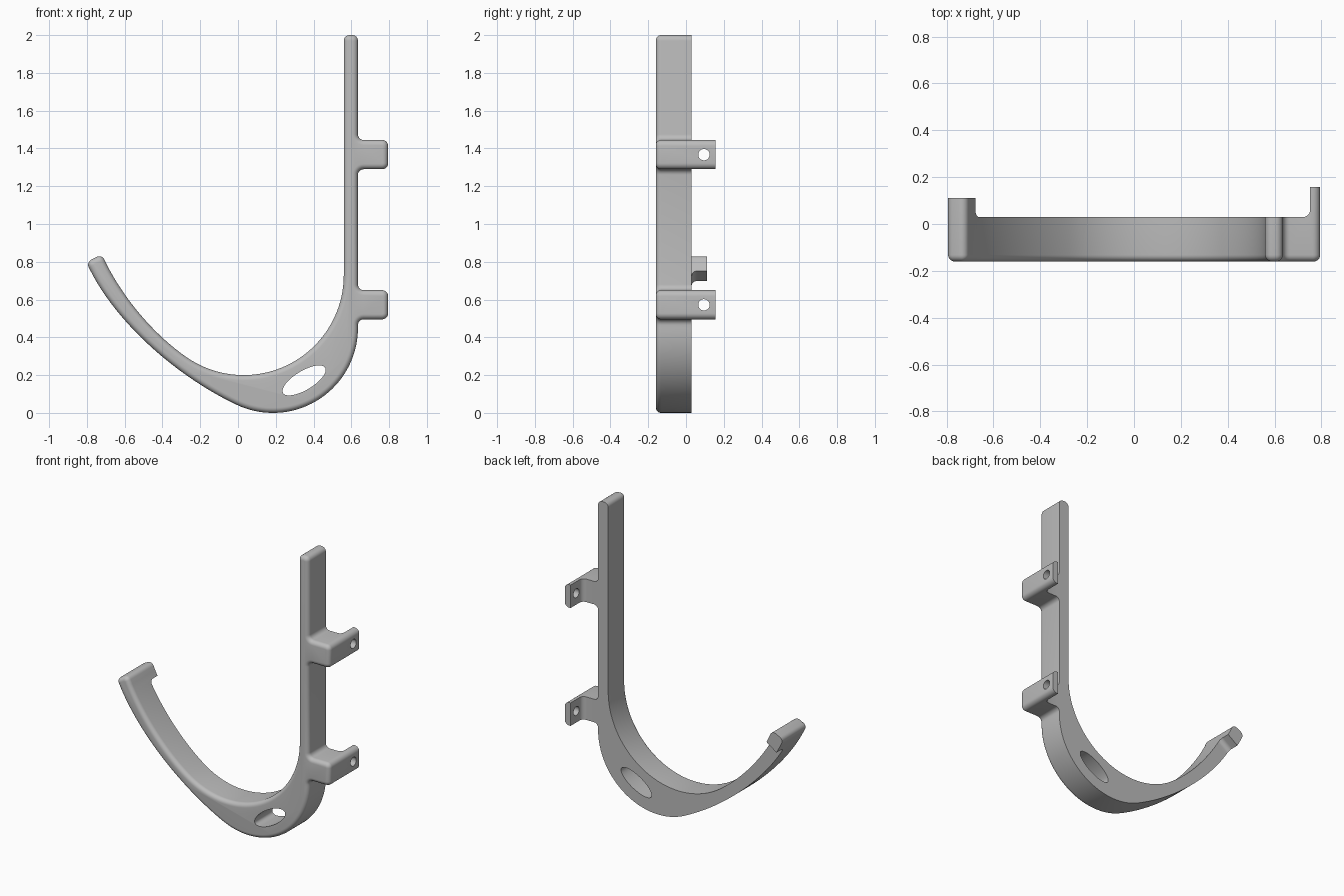
import bpy, bmesh, math
from mathutils import Vector

if "Cube" in bpy.data.objects:
    bpy.data.objects.remove(bpy.data.objects["Cube"], do_unlink=True)

FRONT, BACK, REAR = -0.16, 0.03, 0.157
ROUND = 0.028

grey = bpy.data.materials.new("light_grey_plastic")
grey.use_nodes = True
colour = (0.5, 0.5, 0.5, 1)
grey.diffuse_color = colour
grey.node_tree.nodes["Principled BSDF"].inputs["Base Color"].default_value = colour


def arc(cx, cz, r, start, end, n):
    angles = [math.radians(start + (end - start) * i / n) for i in range(n + 1)]
    return [(cx + r * math.cos(a), cz + r * math.sin(a)) for a in angles]


def bezier(a, b, c, d, n=24):
    a, b, c, d = map(Vector, (a, b, c, d))
    out = []
    for i in range(1, n + 1):
        t = i / n
        s = 1 - t
        out.append(tuple(a * s**3 + b * 3 * s * s * t + c * 3 * s * t * t + d * t**3))
    return out


def rounded(path, n=6):
    """Turn (x, z, radius) corners into arcs; plain (x, z) points stay."""
    out = []
    for i, p in enumerate(path):
        v = Vector(p[:2])
        if len(p) == 2:
            out.append(v)
            continue
        r = p[2]
        u = (Vector(path[i - 1][:2]) - v).normalized()
        w = (Vector(path[(i + 1) % len(path)][:2]) - v).normalized()
        half = math.acos(u.dot(w)) / 2
        centre = v + (u + w).normalized() * (r / math.sin(half))
        reach = r / math.tan(half)
        first, last = v + u * reach - centre, v + w * reach - centre
        sweep = math.pi - 2 * half
        for k in range(n + 1):
            a = sweep * k / n
            out.append(centre + (first * math.sin(sweep - a) + last * math.sin(a))
                       / math.sin(sweep))
    return out


def loft(name, rings):
    """Skin closed rings of 3D points and cap both ends."""
    bm = bmesh.new()
    loops = [[bm.verts.new(p) for p in ring] for ring in rings]
    count = len(loops[0])
    for a, b in zip(loops, loops[1:]):
        for i in range(count):
            j = (i + 1) % count
            bm.faces.new((a[i], a[j], b[j], b[i]))
    bm.faces.new(loops[0][::-1])
    bm.faces.new(loops[-1])
    bmesh.ops.recalc_face_normals(bm, faces=bm.faces)
    mesh = bpy.data.meshes.new(name)
    bm.to_mesh(mesh)
    bm.free()
    mesh.materials.append(grey)
    obj = bpy.data.objects.new(name, mesh)
    bpy.context.collection.objects.link(obj)
    return obj


def inset(points, d):
    """Move a counter-clockwise outline inward by d."""
    out = []
    for i, p in enumerate(points):
        e = (p - points[i - 1]).normalized()
        f = (points[(i + 1) % len(points)] - p).normalized()
        n1, n2 = Vector((-e.y, e.x)), Vector((-f.y, f.x))
        out.append(p + (n1 + n2) * (d / (1 + n1.dot(n2))))
    return out


# Outline, counter-clockwise: outer curve, stem with two tabs, inner curve, tip
def tab(z0, z1):
    return [(0.635, z0, 0.03), (0.795, z0, 0.032), (0.795, z1, 0.032), (0.635, z1, 0.03)]


outer_bowl = arc(0.185, 0.45, 0.45, 245, 360, 40)
inner_bowl = arc(0.03, 0.73, 0.53, 0, -125, 40)
outer_arm = bezier(outer_bowl[0], (-0.304, 0.182), (-0.635, 0.46), (-0.785, 0.76))
inner_arm = bezier(inner_bowl[-1], (-0.446, 0.416), (-0.6, 0.6), (-0.695, 0.785))
outline = rounded(
    outer_bowl + tab(0.495, 0.65) + tab(1.29, 1.445)
    + [(0.635, 2.0, 0.03), (0.56, 2.0, 0.03)]
    + inner_bowl + inner_arm
    + [(-0.72, 0.84, 0.03), (-0.804, 0.797, 0.03)]
    + outer_arm[::-1])

# Hook body with a rounded front rim
rings = []
for k in range(7):
    a = math.pi / 2 * k / 6
    ring = inset(outline, ROUND * (1 - math.sin(a)))
    y = FRONT + ROUND * (1 - math.cos(a))
    rings.append([(p.x, y, p.y) for p in ring])
rings.append([(p.x, REAR, p.y) for p in outline])
hook = loft("gutter_hook", rings)


def cut(cutter):
    cutter.hide_render = True
    mod = hook.modifiers.new(cutter.name, "BOOLEAN")
    mod.operation = "DIFFERENCE"
    mod.solver = "EXACT"
    mod.object = cutter
    bpy.context.view_layer.objects.active = hook
    bpy.ops.object.modifier_apply(modifier=mod.name)
    bpy.data.objects.remove(cutter, do_unlink=True)


# Clear the back, leaving the tab flanges with filleted roots
flange = rounded([(-0.2, BACK), (0.752, BACK, 0.03), (0.752, 0.3), (-0.2, 0.3)])
cut(loft("stem_back_cutter", [[(p.x, p.y, z) for p in flange] for z in (-0.2, 2.2)]))

# Clear the back of the arm, leaving the tip lip square to the arm
along, across = Vector((-0.58, 0, 0.815)), Vector((0.815, 0, 0.58))
root = Vector((-0.715, 0, 0.725))
lip = rounded([(-0.9, BACK), (0, BACK, 0.03), (0, 0.3), (-0.9, 0.3)])
cut(loft("arm_back_cutter", [[root + along * p.x + across * w + Vector((0, p.y, 0))
                              for p in lip] for w in (-0.4, 0.4)]))
square = [(-1, 0.5), (-0.5, 0.5), (-0.5, 1), (-1, 1)]
cut(loft("lip_end_cutter", [[(x, y, z) for x, z in square] for y in (0.11, 0.3)]))

# Oval window in the bowl
tilt = math.radians(31)
oval = [(0.35 + 0.13 * x * math.cos(tilt) - 0.05 * z * math.sin(tilt),
         0.172 + 0.13 * x * math.sin(tilt) + 0.05 * z * math.cos(tilt))
        for x, z in arc(0, 0, 1, 0, 360, 48)[:-1]]
cut(loft("oval_cutter", [[(x, y, z) for x, z in oval] for y in (-0.3, 0.3)]))

# Screw holes through the flanges
for height in (0.572, 1.367):
    hole = arc(0.095, height, 0.03, 0, 360, 32)[:-1]
    cut(loft("screw_hole_cutter", [[(x, y, z) for y, z in hole] for x in (0.7, 0.9)]))

bpy.ops.object.select_all(action="DESELECT")
hook.select_set(True)
bpy.context.view_layer.objects.active = hook
bpy.ops.object.shade_smooth_by_angle(angle=math.radians(30))
